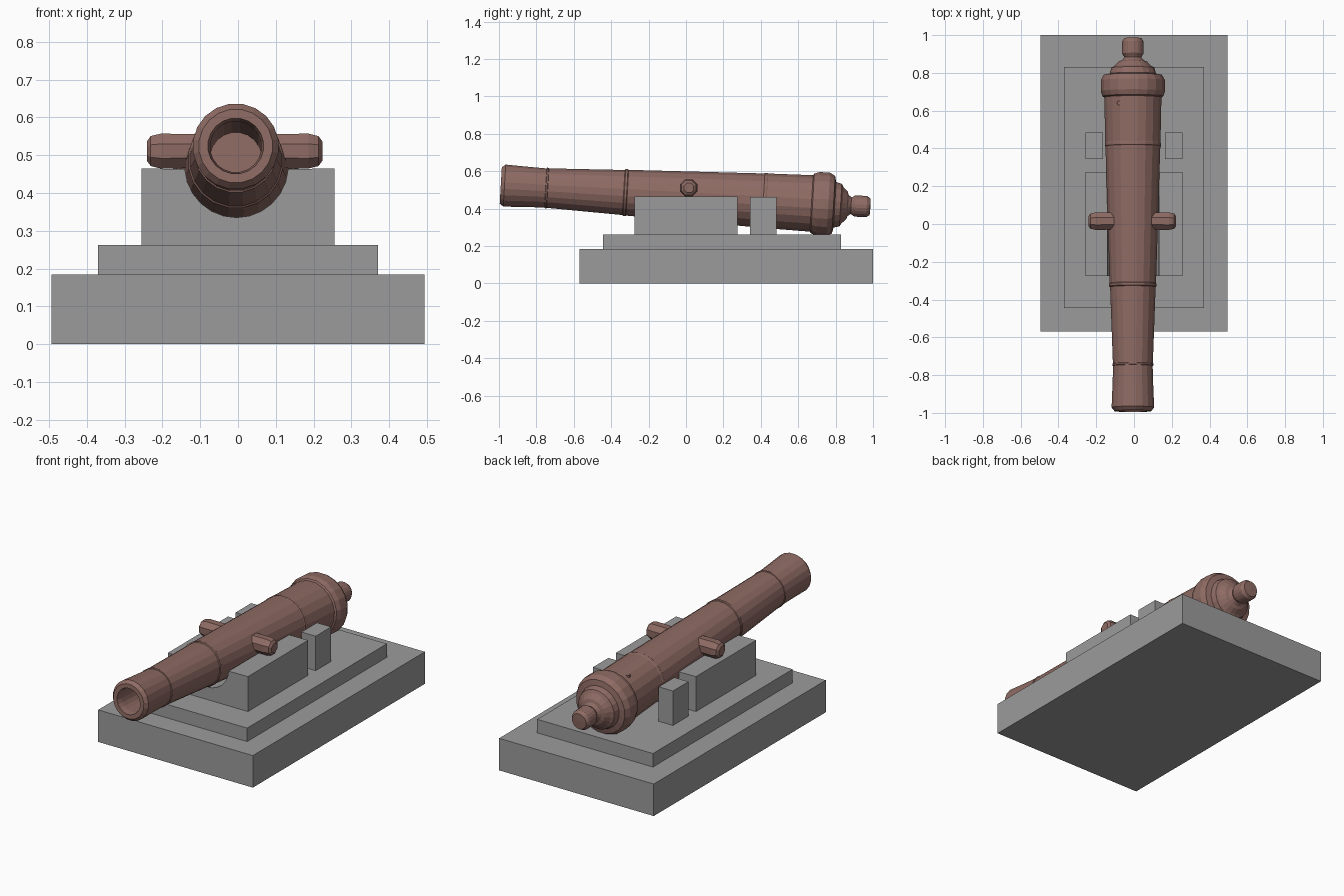
import bpy, bmesh, math
from mathutils import Matrix, Vector

if "Cube" in bpy.data.objects:
    bpy.data.objects.remove(bpy.data.objects["Cube"])


def material(name, col):
    m = bpy.data.materials.new(name)
    m.diffuse_color = (*col, 1)
    m.use_nodes = True
    m.node_tree.nodes["Principled BSDF"].inputs["Base Color"].default_value = m.diffuse_color
    return m


STONE = material("grey stone", (0.33, 0.33, 0.33))
IRON = material("rusty brown iron", (0.27, 0.145, 0.125))


def finish(name, bm, mat, matrix=None):
    bmesh.ops.recalc_face_normals(bm, faces=bm.faces[:])
    me = bpy.data.meshes.new(name)
    bm.to_mesh(me)
    bm.free()
    me.materials.append(mat)
    ob = bpy.data.objects.new(name, me)
    if matrix:
        ob.matrix_world = matrix
    bpy.context.collection.objects.link(ob)
    return ob


def box(name, x0, x1, y0, y1, z0, z1, mat=STONE):
    bm = bmesh.new()
    bmesh.ops.create_cube(bm, size=1)
    for v in bm.verts:
        v.co = Vector((x0 + (v.co.x + .5) * (x1 - x0),
                       y0 + (v.co.y + .5) * (y1 - y0),
                       z0 + (v.co.z + .5) * (z1 - z0)))
    return finish(name, bm, mat)


def lathe(name, profile, sides, matrix, mat=IRON):
    """Revolve (along, radius) points round the local y axis."""
    bm = bmesh.new()
    rings = []
    for y, r in profile:
        if r == 0:
            rings.append([bm.verts.new((0, y, 0))] * sides)
        else:
            rings.append([bm.verts.new((r * math.cos(a), y, r * math.sin(a)))
                          for a in (2 * math.pi * (i + .5) / sides for i in range(sides))])
    for a, b in zip(rings, rings[1:]):
        for i in range(sides):
            j = (i + 1) % sides
            quad = list(dict.fromkeys((a[i], a[j], b[j], b[i])))
            bm.faces.new(quad)
    return finish(name, bm, mat, matrix)


# stepped plinth, the lower slab is in two pieces
box("plinth_front", -.494, .494, -.57, .78, 0, .185)
box("plinth_back", -.494, .494, .78, 1.0, 0, .185)
box("plinth_step", -.37, .37, -.445, .83, .185, .263)

# cradle block with a round trough for the barrel
bm = bmesh.new()
outline = [(-.256, .263), (.256, .263), (.256, .465)]
outline += [(-.004 + .137 * math.cos(a), .472 - .137 * math.sin(a))
            for a in (math.pi * (.02 + .96 * i / 12) for i in range(13))]
outline += [(-.256, .465)]
face = bm.faces.new([bm.verts.new((x, -.275, z)) for x, z in outline])
ext = bmesh.ops.extrude_face_region(bm, geom=[face])
bmesh.ops.translate(bm, vec=(0, .55, 0),
                    verts=[g for g in ext["geom"] if isinstance(g, bmesh.types.BMVert)])
finish("cradle", bm, STONE)

# pair of posts behind the cradle
for side, s in (("left", -1), ("right", 1)):
    box("post_" + side, *sorted((s * .165, s * .256)), .343, .485, .263, .462)

# barrel, from the end of the bore round the muzzle to the knob
CX = -.006
tilt = Matrix.Translation((CX, 0, .467)) @ Matrix.Rotation(-.058, 4, 'X')
barrel_profile = [
    (-.45, 0), (-.45, .068), (-.96, .068), (-.992, .074), (-.992, .098),
    (-.972, .114), (-.85, .109), (-.752, .106), (-.75, .110), (-.742, .110),
    (-.74, .107), (-.334, .122), (-.33, .127), (-.318, .127), (-.314, .124),
    (.41, .147), (.414, .150), (.428, .150), (.432, .148), (.672, .153),
    (.678, .162), (.705, .172), (.762, .172), (.79, .156), (.797, .124),
    (.828, .115), (.838, .098), (.862, .075), (.868, .058), (.884, .045),
    (.893, .050), (.905, .058), (.968, .057), (.986, .045), (.988, 0)]
lathe("barrel", barrel_profile, 20, tilt)

# trunnions on both sides
for side, s in (("left", -1), ("right", 1)):
    m = (Matrix.Translation((CX - .003, .015, .511)) @ Matrix.Rotation(-s * math.pi / 2, 4, 'Z'))
    lathe("trunnion_" + side,
          [(.06, 0), (.06, .048), (.195, .050), (.222, .043), (.232, .028), (.232, 0)], 8, m)

# small vent on top of the breech
m = Matrix.Translation((-.078, .64, .560)) @ Matrix.Rotation(math.pi / 2, 4, 'X')
lathe("vent", [(-.02, 0), (-.02, .012), (.008, .012), (.008, 0)], 8, m)
